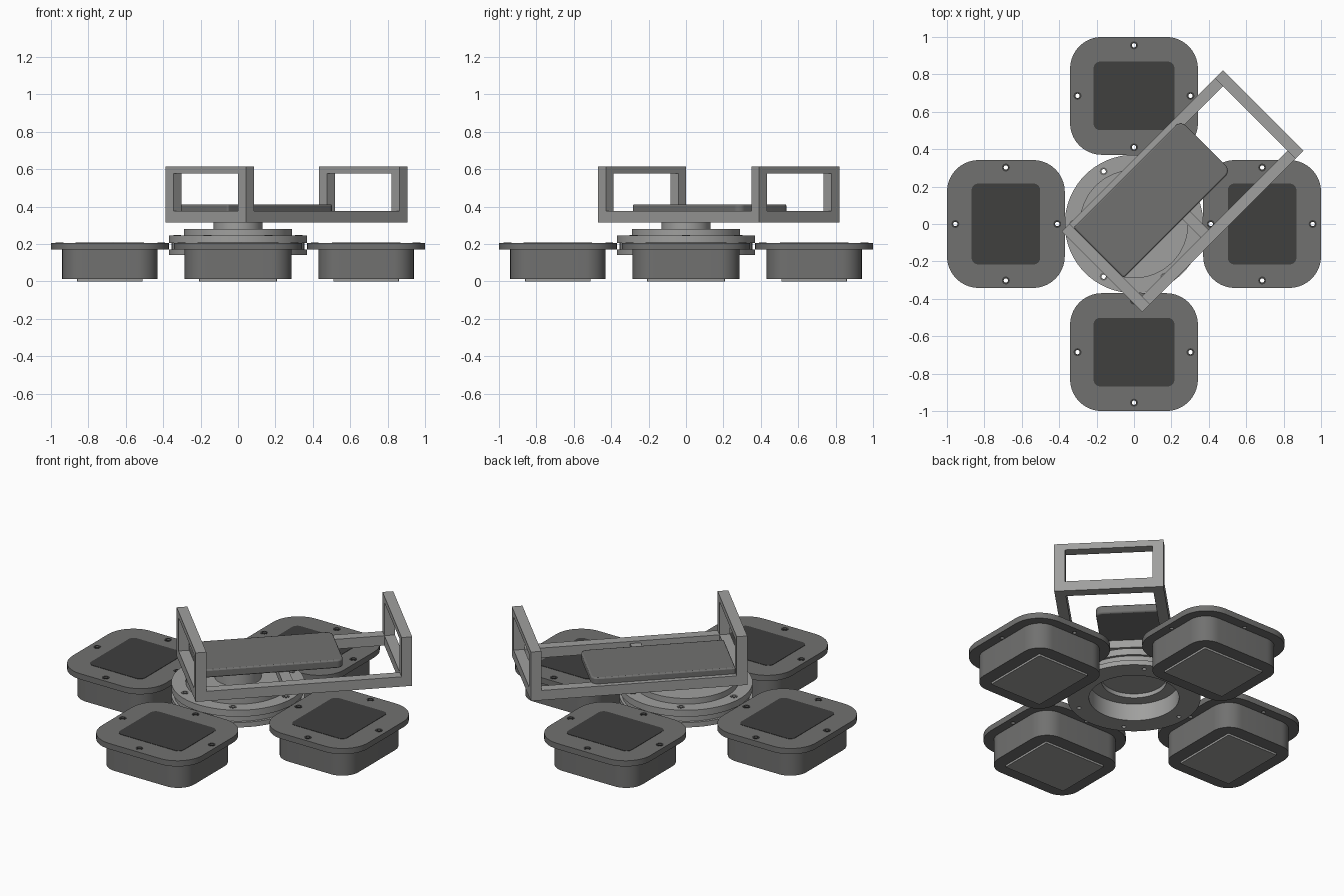
import bpy, bmesh
from math import sin, cos, pi, radians
from mathutils import Matrix, Vector

if "Cube" in bpy.data.objects:
    bpy.data.objects.remove(bpy.data.objects["Cube"])


def material(name, v):
    m = bpy.data.materials.new(name)
    m.diffuse_color = (v, v, v * 0.98, 1)
    m.use_nodes = True
    m.node_tree.nodes["Principled BSDF"].inputs["Base Color"].default_value = m.diffuse_color
    return m


LIGHT = material("light grey metal", 0.35)
GREY = material("warm grey plastic", 0.165)
DARK = material("dark pad", 0.05)


def finish(name, bm, mat, matrix=None, smooth=True):
    bmesh.ops.recalc_face_normals(bm, faces=bm.faces)
    me = bpy.data.meshes.new(name)
    bm.to_mesh(me)
    bm.free()
    ob = bpy.data.objects.new(name, me)
    bpy.context.collection.objects.link(ob)
    if mat:
        me.materials.append(mat)
    if matrix:
        ob.matrix_world = matrix
    if smooth:
        bpy.ops.object.select_all(action='DESELECT')
        ob.select_set(True)
        bpy.context.view_layer.objects.active = ob
        bpy.ops.object.shade_smooth_by_angle(angle=radians(30))
    return ob


def rounded_slab(name, hx, hy, radii, z0, z1, mat, matrix):
    """Extruded rounded rectangle; radii go (+x+y, -x+y, -x-y, +x-y)."""
    bm = bmesh.new()
    pts = []
    for k, (sx, sy) in enumerate([(1, 1), (-1, 1), (-1, -1), (1, -1)]):
        r = radii[k]
        for i in range(11):
            a = (k + i / 10) * pi / 2
            pts.append((sx * (hx - r) + r * cos(a), sy * (hy - r) + r * sin(a), z0))
    face = bm.faces.new([bm.verts.new(p) for p in pts])
    ext = bmesh.ops.extrude_face_region(bm, geom=[face])
    bmesh.ops.translate(bm, vec=(0, 0, z1 - z0),
                        verts=[g for g in ext["geom"] if isinstance(g, bmesh.types.BMVert)])
    return finish(name, bm, mat, matrix)


def revolve(name, profile, mat, matrix=None, steps=72):
    bm = bmesh.new()
    vs = [bm.verts.new((r, 0, z)) for r, z in profile]
    es = [bm.edges.new((vs[i], vs[(i + 1) % len(vs)])) for i in range(len(vs))
          if profile[i][0] > 0 or profile[(i + 1) % len(vs)][0] > 0]
    bmesh.ops.spin(bm, geom=vs + es, cent=(0, 0, 0), axis=(0, 0, 1),
                   angle=2 * pi, steps=steps, use_duplicate=False)
    bmesh.ops.remove_doubles(bm, verts=bm.verts, dist=1e-5)
    return finish(name, bm, mat, matrix)


def boxes(name, items, mat, matrix):
    bm = bmesh.new()
    for lo, hi in items:
        lo, hi = Vector(lo), Vector(hi)
        bmesh.ops.create_cube(bm, size=1, matrix=Matrix.Translation((lo + hi) / 2)
                              @ Matrix.Diagonal((*(hi - lo), 1)))
    return finish(name, bm, mat, matrix, smooth=False)


def drill(ob, points, z0, z1, r=0.012):
    bm = bmesh.new()
    for x, y in points:
        bmesh.ops.create_cone(bm, cap_ends=True, segments=16, radius1=r, radius2=r,
                              depth=z1 - z0, matrix=Matrix.Translation((x, y, (z0 + z1) / 2)))
    cutter = finish(ob.name + "_hole_cutter", bm, None, ob.matrix_world.copy(), smooth=False)
    cutter.hide_render = True
    cutter.hide_viewport = True
    mod = ob.modifiers.new("holes", 'BOOLEAN')
    mod.operation = 'DIFFERENCE'
    mod.solver = 'EXACT'
    mod.object = cutter


def hole_rims(name, points, z, mat, matrix):
    """Thin dark collars around drilled holes."""
    for i, (x, y) in enumerate(points):
        revolve(f"{name}_{i}", [(0.012, z - 0.002), (0.021, z - 0.002),
                                (0.021, z + 0.002), (0.012, z + 0.002)],
                mat, matrix @ Matrix.Translation((x, y, 0)), steps=20)


# Four pads around the hub (local x points outward)
PAD_HOLES = [(0.27, 0), (-0.275, 0), (0, 0.302), (0, -0.302)]
for n, side in enumerate(("right", "back", "left", "front")):
    M = Matrix.Rotation(n * pi / 2, 4, 'Z') @ Matrix.Translation((0.685, 0, 0))
    flange = rounded_slab(f"{side}_pad_flange", 0.315, 0.342, [0.17] * 4, 0.17, 0.205, GREY, M)
    drill(flange, PAD_HOLES, 0.15, 0.23)
    hole_rims(f"{side}_pad_hole_rim", PAD_HOLES, 0.205, DARK, M)
    rounded_slab(f"{side}_pad_body", 0.255, 0.286, [0.11] * 4, 0.012, 0.17, GREY, M)
    rounded_slab(f"{side}_pad_insert", 0.183, 0.216, [0.035] * 4, 0.2, 0.207, DARK, M)
    rounded_slab(f"{side}_pad_foot", 0.175, 0.208, [0.005] * 4, 0.0, 0.012, LIGHT, M)

# Central grooved ring with a hollow underside
RING_HOLES = [(0.325 * cos(k * pi / 3), 0.325 * sin(k * pi / 3)) for k in range(6)]
ring = revolve("base_ring", [(0.25, 0.14), (0.37, 0.14), (0.37, 0.17), (0.355, 0.17),
                             (0.355, 0.205), (0.37, 0.205), (0.37, 0.245), (0.25, 0.245)], LIGHT)
drill(ring, RING_HOLES, 0.1, 0.3)
hole_rims("base_ring_hole_rim", RING_HOLES, 0.245, GREY, Matrix())

# Turntable and hub
revolve("turntable", [(0, 0.27), (0.18, 0.27), (0.18, 0.245), (0.29, 0.245), (0.29, 0.28),
                      (0.13, 0.28), (0.13, 0.362), (0, 0.362)], LIGHT)

# Diagonal carrying frame: local x runs along its length
F = Matrix.Translation((0.26, 0.175, 0)) @ Matrix.Rotation(pi / 4, 4, 'Z')
L, W, T = 0.61, 0.304, 0.06
Z0, Z1, Z2, Z3 = 0.315, 0.375, 0.577, 0.615
for s, side in ((1, "left"), (-1, "right")):
    a, b = sorted((s * W, s * (W - T)))
    boxes(f"{side}_rail", [((-L + T, a, Z0), (L - T, b, Z1))], LIGHT, F)
for s, end in ((1, "rear"), (-1, "front")):
    a, b = sorted((s * L, s * (L - T)))
    boxes(f"{end}_end_frame", [((a, -W, Z0), (b, W, Z1)),
                               ((a, -W, Z2), (b, W, Z3)),
                               ((a, -W, Z1), (b, -W + T, Z2)),
                               ((a, W - T, Z1), (b, W, Z2))], LIGHT, F)
boxes("cross_bar", [((-0.107, -W + T, Z0), (-0.047, W - T, 0.362))], LIGHT, F)

# Flat panel lying in the frame, rounded at its free end
P = F @ Matrix.Translation((-0.145, 0.085, 0))
panel = rounded_slab("panel", 0.405, 0.19, [0.04, 0.012, 0.012, 0.04], 0.362, 0.412, GREY, P)
bev = panel.modifiers.new("edge", 'BEVEL')
bev.width = 0.008
bev.segments = 2
bev.limit_method = 'ANGLE'
bev.angle_limit = radians(60)
